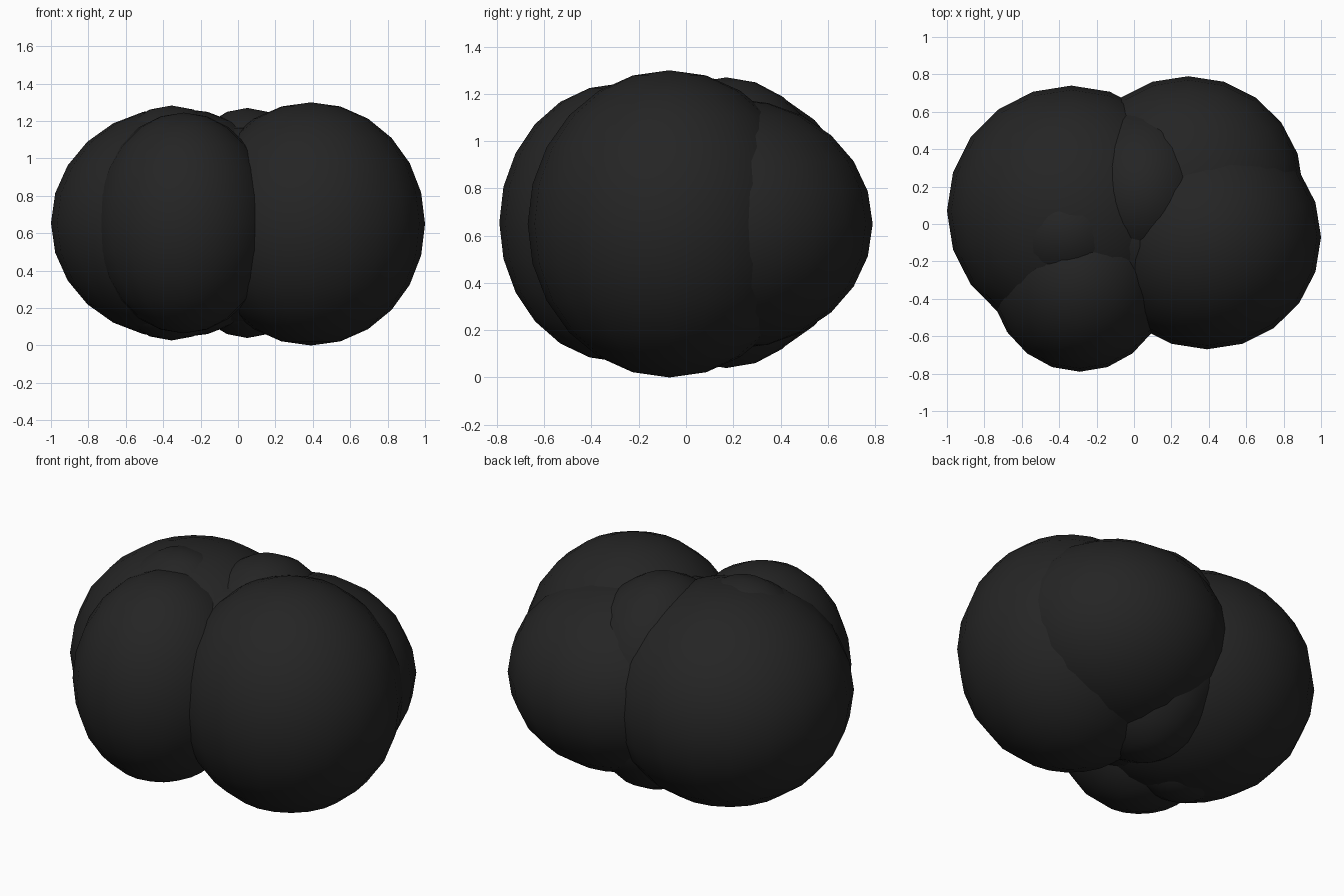
import bpy

if "Cube" in bpy.data.objects:
    bpy.data.objects.remove(bpy.data.objects["Cube"])

# One dark colour for the whole cluster
dark = bpy.data.materials.new("near_black")
dark.diffuse_color = (0.018, 0.018, 0.018, 1)
dark.use_nodes = True
dark.node_tree.nodes["Principled BSDF"].inputs["Base Color"].default_value = dark.diffuse_color


def lobe(name, centre, radii):
    """Smooth low-poly ellipsoid lobe."""
    bpy.ops.mesh.primitive_uv_sphere_add(segments=20, ring_count=12, radius=1, location=centre)
    ob = bpy.context.object
    ob.name = name
    ob.scale = radii
    bpy.ops.object.transform_apply(location=False, rotation=False, scale=True)
    bpy.ops.object.shade_smooth()
    ob.data.materials.append(dark)


# Overlapping lobes: name, centre, radii
lobes = [
    ("front_right_lobe", (0.39, -0.07, 0.65), (0.61, 0.60, 0.65)),
    ("back_right_lobe", (0.29, 0.19, 0.65), (0.615, 0.60, 0.53)),
    ("left_lobe", (-0.335, 0.07, 0.655), (0.665, 0.67, 0.615)),
    ("front_left_lobe", (-0.29, -0.275, 0.655), (0.48, 0.515, 0.59)),
    ("back_middle_lobe", (0.05, 0.17, 0.655), (0.42, 0.48, 0.615)),
    ("left_crown_lobe", (-0.355, -0.03, 0.655), (0.45, 0.42, 0.628)),
    ("core_lobe", (0.0, 0.0, 0.65), (0.50, 0.50, 0.53)),
]
for args in lobes:
    lobe(*args)
